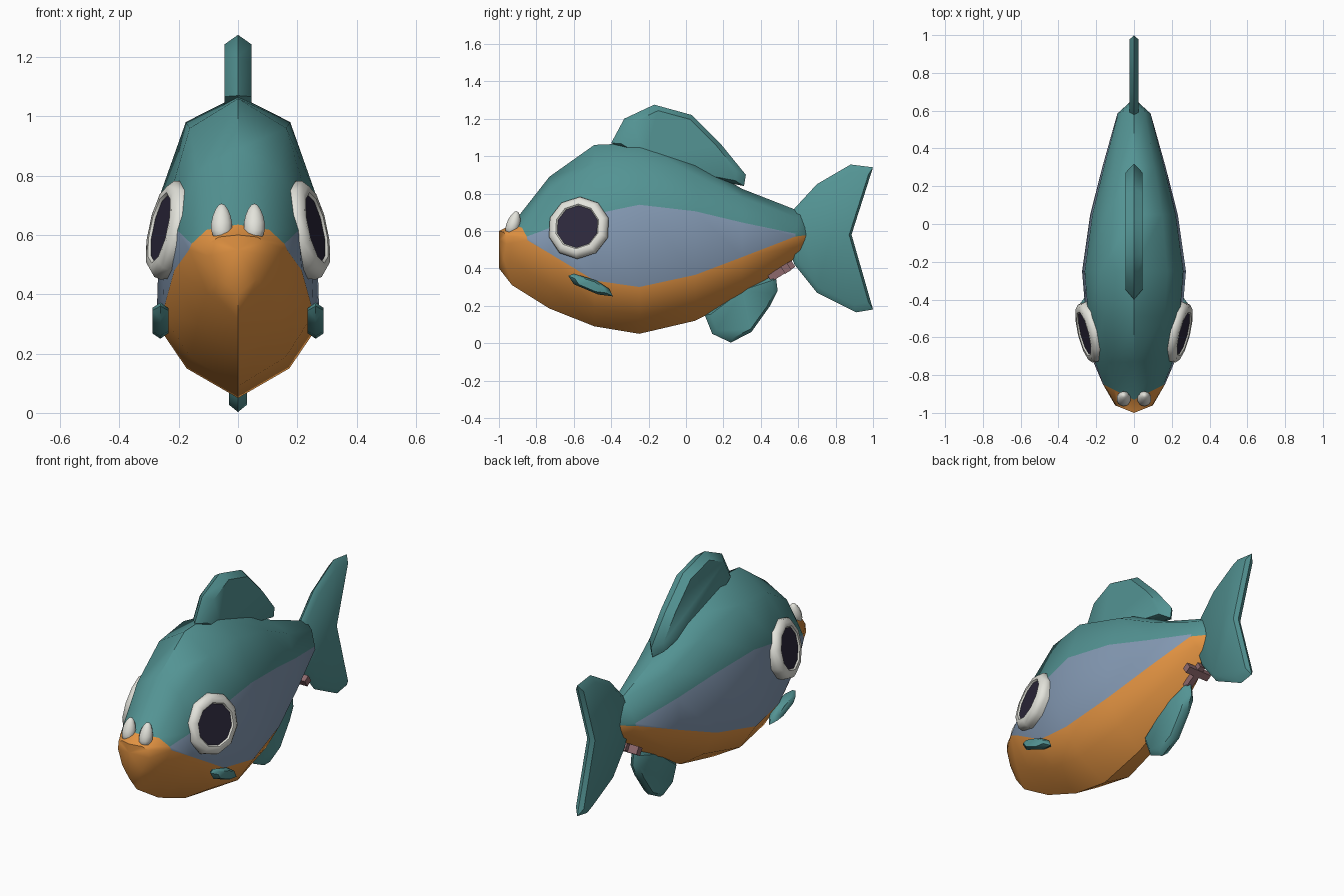
import bpy, bmesh, math
from mathutils import Vector, Matrix

if "Cube" in bpy.data.objects:
    bpy.data.objects.remove(bpy.data.objects["Cube"])


def material(name, rgb):
    m = bpy.data.materials.new(name)
    m.diffuse_color = (*[(c / 255) ** 2.2 for c in rgb], 1)
    m.use_nodes = True
    m.node_tree.nodes["Principled BSDF"].inputs["Base Color"].default_value = m.diffuse_color
    return m


TEAL = material("teal", (84, 146, 146))
BLUE = material("slate blue", (131, 152, 178))
ORANGE = material("orange", (226, 146, 68))
WHITE = material("off white", (226, 226, 218))
DARK = material("dark violet", (48, 44, 62))
BROWN = material("dusty brown", (140, 104, 108))


def finish(name, bm, mats, angle=40):
    bmesh.ops.recalc_face_normals(bm, faces=bm.faces)
    me = bpy.data.meshes.new(name)
    bm.to_mesh(me)
    bm.free()
    for m in mats:
        me.materials.append(m)
    ob = bpy.data.objects.new(name, me)
    bpy.context.collection.objects.link(ob)
    bpy.ops.object.select_all(action='DESELECT')
    bpy.context.view_layer.objects.active = ob
    ob.select_set(True)
    bpy.ops.object.shade_smooth_by_angle(angle=math.radians(angle))
    return ob


def bridge(bm, a, b, mat=lambda i: 0):
    n = len(a)
    for i in range(n):
        j = (i + 1) % n
        bm.faces.new((a[i], a[j], b[j], b[i])).material_index = mat(i)


# Body: y, half width, top, upper colour line, lower colour line, bottom, y shift per x
STATIONS = [
    (-1.0, .10, .60, .575, .53, .40, .4),
    (-.93, .165, .635, .57, .55, .31, .5),
    (-.73, .215, .89, .615, .48, .185, 0),
    (-.49, .255, 1.06, .69, .335, .09, 0),
    (-.25, .275, 1.07, .74, .30, .05, 0),
    (.05, .232, .97, .705, .365, .12, 0),
    (.30, .168, .825, .645, .46, .245, 0),
    (.62, .088, .70, .585, .57, .48, -.4),
]
# faces of the ring from top round the right side to the bottom and back
RING_COLOURS = [0, 0, 1, 2, 2, 2, 2, 1, 0, 0]
bm = bmesh.new()
rings = []
for y, w, top, up, low, bot, skew in STATIONS:
    half = [(0, top), (.64 * w, top - .27 * (top - up)), (.95 * w, up),
            (w, low), (.63 * w, bot + .4 * (low - bot)), (0, bot)]
    pts = half + [(-x, z) for x, z in half[-2:0:-1]]
    rings.append([bm.verts.new((x, y + skew * abs(x), z)) for x, z in pts])
for k in range(len(rings) - 1):
    bridge(bm, rings[k], rings[k + 1],
           lambda i: 2 if k == 0 else RING_COLOURS[i])
for ring, tip, front in ((rings[0], (0, -1.0, .55), True), (rings[-1], (0, .665, .58), False)):
    c = bm.verts.new(tip)
    for i in range(10):
        f = bm.faces.new((ring[i], ring[(i + 1) % 10], c))
        f.material_index = 2 if front or RING_COLOURS[i] == 2 else 0
finish("body", bm, [TEAL, BLUE, ORANGE], 50)


# Fins: flat outlines in the yz plane with a thick middle and thin rim
def fin(name, outline, thick, x=0, inset=.86):
    bm = bmesh.new()
    cy = sum(p[0] for p in outline) / len(outline)
    cz = sum(p[1] for p in outline) / len(outline)
    rim = [bm.verts.new((x, y, z)) for y, z in outline]
    for s in (-1, 1):
        face = [bm.verts.new((x + s * thick, cy + (y - cy) * inset, cz + (z - cz) * inset))
                for y, z in outline]
        bridge(bm, rim, face)
        bm.faces.new(face)
    return finish(name, bm, [TEAL], 50)


fin("dorsal_fin", [(-.40, 1.07), (-.33, 1.2), (-.17, 1.275), (.03, 1.22), (.19, 1.06),
                   (.32, .9), (.31, .84), (.1, .88), (-.25, .98)], .045)
fin("tail_fin", [(.55, .66), (.58, .72), (.70, .85), (.88, .955), (1, .94), (.885, .58),
                 (1, .18), (.91, .165), (.7, .27), (.58, .42), (.55, .5)], .025, inset=.9)
fin("belly_fin", [(.1, .15), (.14, .05), (.24, .003), (.35, .06), (.45, .2), (.49, .28),
                  (.48, .36), (.3, .3)], .03)
SIDE_FIN = [(-.63, .36), (-.6, .372), (-.48, .335), (-.41, .29), (-.39, .25), (-.47, .26), (-.6, .315)]

for side, s in (("right", 1), ("left", -1)):
    fin(side + "_side_fin", SIDE_FIN, .027, s * .262, .7)

    # Eye: turned rim with a dark flat pupil
    bm = bmesh.new()
    n = 10
    prev = None
    for r, h in ((.155, -.06), (.17, -.01), (.165, .012), (.145, .03), (.122, .03), (.115, .022)):
        ring = [bm.verts.new((r * math.cos(math.tau * (i + .5) / n),
                              r * math.sin(math.tau * (i + .5) / n), h)) for i in range(n)]
        if prev:
            bridge(bm, prev, ring)
        prev = ring
    bm.faces.new(prev).material_index = 1
    normal = Vector((s, -.25, .22)).normalized()
    turn = normal.to_track_quat('Z', 'Y').to_matrix().to_4x4()
    bm.transform(Matrix.Translation((s * .238, -.575, .618)) @ turn)
    finish(side + "_eye", bm, [WHITE, DARK], 50)

    # Tooth: egg narrowing toward the tip and leaning back
    bm = bmesh.new()
    bmesh.ops.create_uvsphere(bm, u_segments=10, v_segments=8, radius=1)
    for v in bm.verts:
        x, y, z = v.co
        k = .037 * (1 - .25 * z)
        v.co = (s * .055 + x * k, -.922 + y * k + .015 * z, .642 + z * .064)
    finish(side + "_tooth", bm, [WHITE], 60)


# Crossed strips under the tail
def strip(name, centre, size, tilt):
    bm = bmesh.new()
    bmesh.ops.create_cube(bm, size=1)
    bm.transform(Matrix.Translation(centre) @ Matrix.Rotation(tilt, 4, 'X')
                 @ Matrix.Diagonal((*size, 1)))
    finish(name, bm, [BROWN], 30)


strip("cross_strip_long", (0, .51, .385), (.035, .15, .04), math.radians(32))
strip("cross_strip_wide", (0, .535, .40), (.15, .04, .045), math.radians(32))
